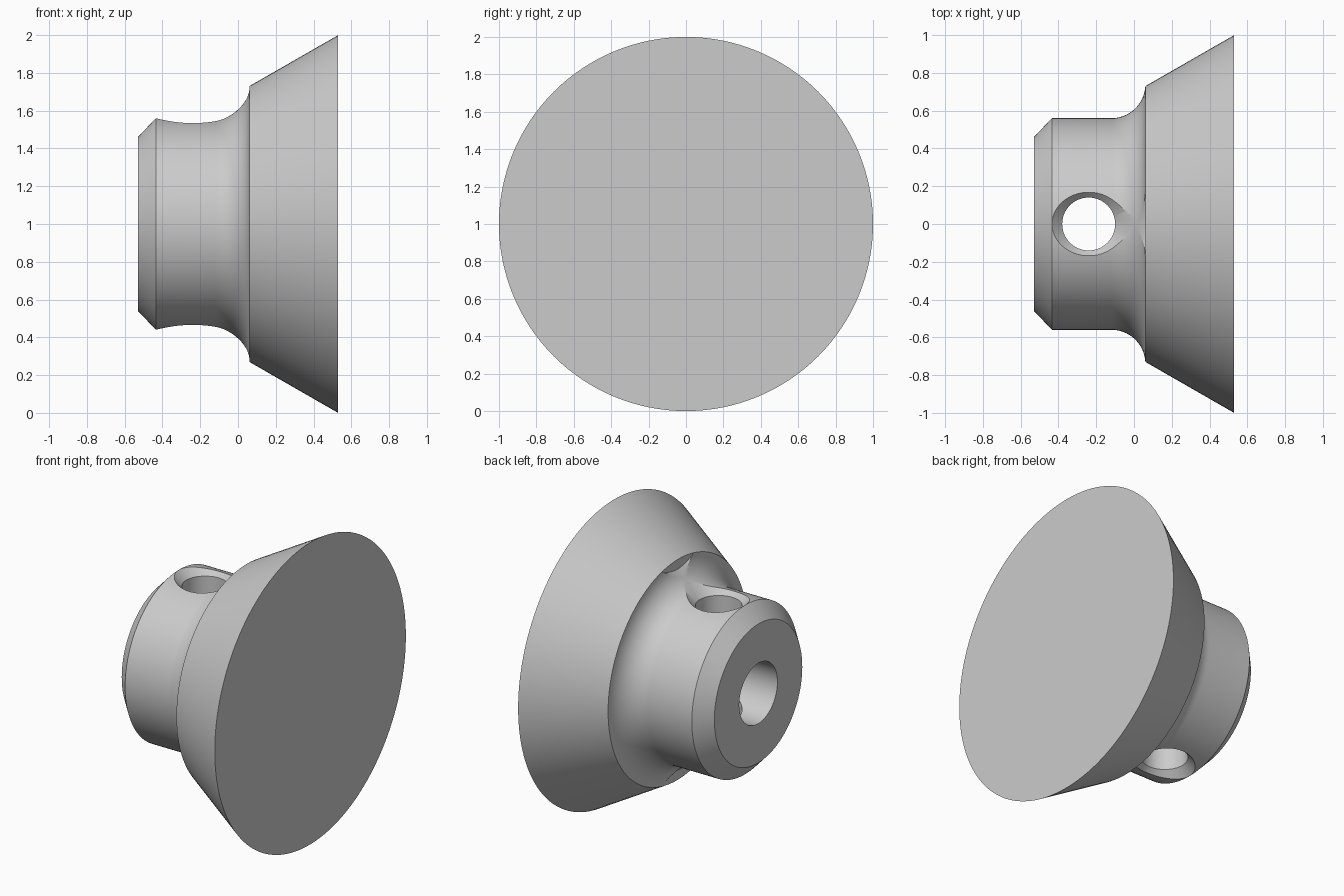
import bpy, bmesh, math
from mathutils import Matrix

if "Cube" in bpy.data.objects:
    bpy.data.objects.remove(bpy.data.objects["Cube"], do_unlink=True)

SEGMENTS = 128
ALONG_X = Matrix.Translation((0, 0, 1)) @ Matrix.Rotation(math.pi / 2, 4, 'Y')

grey = bpy.data.materials.new("plain grey")
grey.use_nodes = True
colour = (0.6, 0.6, 0.6, 1)
grey.diffuse_color = colour
grey.node_tree.nodes["Principled BSDF"].inputs["Base Color"].default_value = colour


def revolve(name, profile, matrix, ring=False):
    """Turn (height, radius) points around an axis; ring closes the profile on itself."""
    bm = bmesh.new()
    verts = [bm.verts.new((r, 0, h)) for h, r in profile]
    pairs = list(zip(verts, verts[1:]))
    if ring:
        pairs.append((verts[-1], verts[0]))
    edges = [bm.edges.new(p) for p in pairs]
    bmesh.ops.spin(bm, geom=verts + edges, axis=(0, 0, 1), cent=(0, 0, 0),
                   angle=math.tau, steps=SEGMENTS, use_duplicate=False)
    bmesh.ops.remove_doubles(bm, verts=bm.verts[:], dist=1e-5)
    if not ring:
        bmesh.ops.holes_fill(bm, edges=[e for e in bm.edges if e.is_boundary], sides=0)
    bmesh.ops.recalc_face_normals(bm, faces=bm.faces[:])
    bm.transform(matrix)
    mesh = bpy.data.meshes.new(name)
    bm.to_mesh(mesh)
    bm.free()
    mesh.materials.append(grey)
    obj = bpy.data.objects.new(name, mesh)
    bpy.context.collection.objects.link(obj)
    return obj


def activate(obj):
    bpy.ops.object.select_all(action='DESELECT')
    obj.select_set(True)
    bpy.context.view_layer.objects.active = obj


# Hub: bored collar with a chamfered end and a hollow fillet towards the flange
fillet = []
for i in range(18):
    a = math.radians(5 * i)
    fillet.append((-0.12 + 0.18 * math.sin(a), 0.74 - 0.18 * math.cos(a)))
hub_profile = [(-0.53, 0.2), (-0.53, 0.46), (-0.435, 0.56)] + fillet
hub_profile += [(0.06, 0.73), (0.06, 0.2)]
hub = revolve("hub", hub_profile, ALONG_X, ring=True)

# Cross hole with a countersink at both ends
half = [(0.506, 0.14), (0.9, 0.534)]
drill_profile = [(-h, r) for h, r in reversed(half)] + half
drill = revolve("cross_hole_cutter", drill_profile, Matrix.Translation((-0.24, 0, 1)))
drill.hide_render = True

activate(hub)
cut = hub.modifiers.new("cross hole", 'BOOLEAN')
cut.operation = 'DIFFERENCE'
cut.solver = 'EXACT'
cut.object = drill
bpy.ops.object.modifier_apply(modifier=cut.name)
bpy.data.objects.remove(drill, do_unlink=True)

# Flange: solid flaring disc that also closes the bore
flange = revolve("flange", [(0.06, 0.73), (0.53, 1.0)], ALONG_X)

for part in (hub, flange):
    activate(part)
    bpy.ops.object.shade_smooth_by_angle(angle=math.radians(25))
